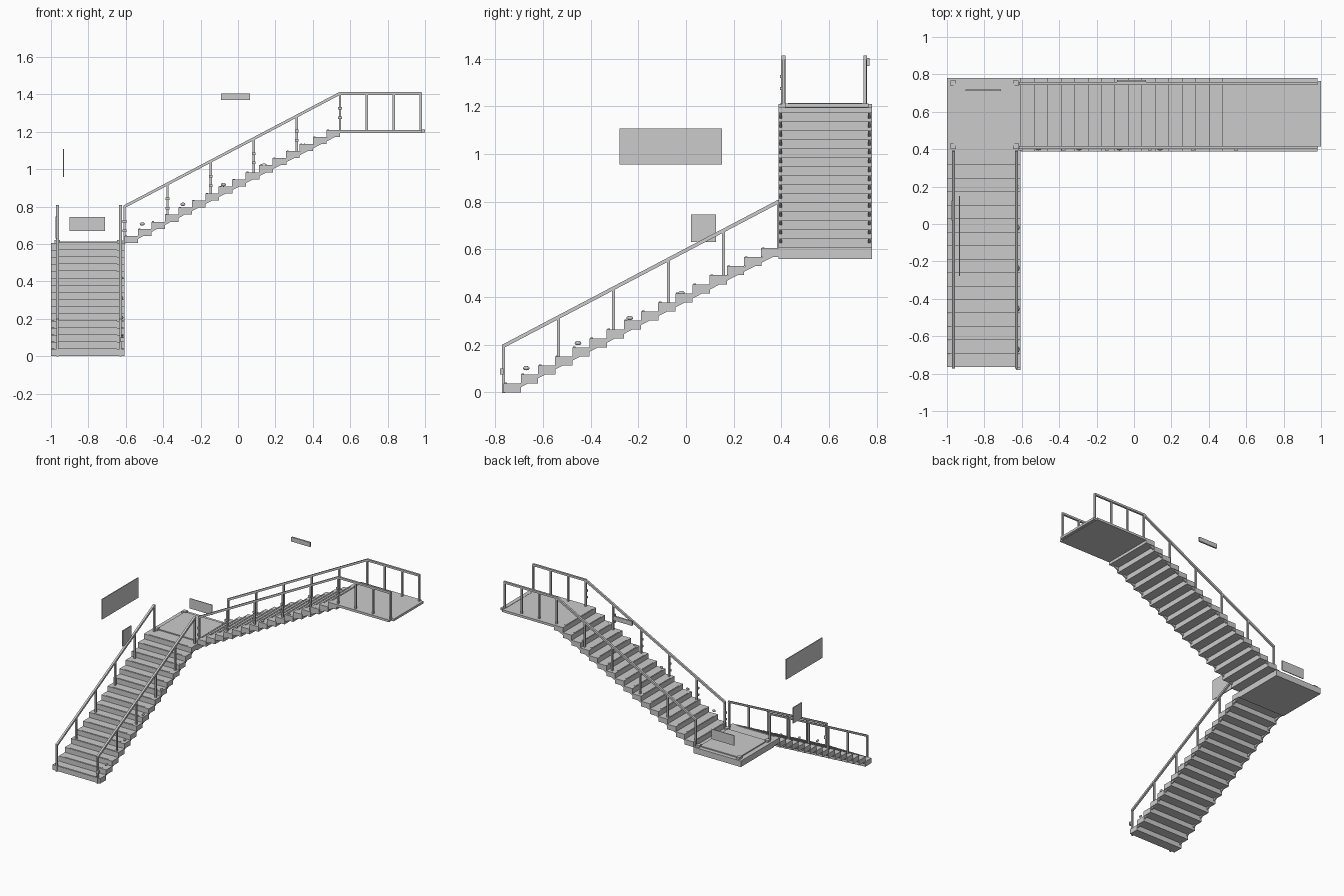
import bpy, bmesh
from mathutils import Vector, Matrix

if "Cube" in bpy.data.objects:
    bpy.data.objects.remove(bpy.data.objects["Cube"])

N, RUN, RISE = 16, 1.152 / 16, 0.605 / 16


def finish(name, bm):
    bmesh.ops.recalc_face_normals(bm, faces=bm.faces[:])
    me = bpy.data.meshes.new(name)
    bm.to_mesh(me)
    bm.free()
    ob = bpy.data.objects.new(name, me)
    bpy.context.collection.objects.link(ob)
    return ob


def box(bm, lo, hi):
    lo, hi = Vector(lo), Vector(hi)
    m = Matrix.Translation((lo + hi) / 2) @ Matrix.Diagonal((*(hi - lo), 1))
    bmesh.ops.create_cube(bm, size=1, matrix=m)


def bar(bm, a, b, w):
    a, b = Vector(a), Vector(b)
    d = b - a
    rot = d.to_track_quat('Z', 'Y').to_matrix().to_4x4()
    m = Matrix.Translation((a + b) / 2) @ rot @ Matrix.Diagonal((w, w, d.length + w * 0.5, 1))
    bmesh.ops.create_cube(bm, size=1, matrix=m)


def boxes(name, items):
    bm = bmesh.new()
    for lo, hi in items:
        box(bm, lo, hi)
    return finish(name, bm)


def flight(name, place, width, rails, landing_rail):
    """place(s, t, h) maps run, sideways and height to world space."""
    def sbox(bm, a, b):
        p, q = place(*a), place(*b)
        box(bm, [min(u, v) for u, v in zip(p, q)], [max(u, v) for u, v in zip(p, q)])

    # solid steps and their grip strips
    steps, grips = bmesh.new(), bmesh.new()
    for i in range(N):
        s, h = i * RUN, i * RISE
        sbox(steps, (s, width[0], h), (s + RUN + 0.001, width[1], h + RISE))
        sbox(grips, (s + 0.004, width[0] + 0.04, h + RISE),
             (s + 0.014, width[1] - 0.04, h + RISE + 0.003))
    finish(name + "_steps", steps)
    finish(name + "_grip_strips", grips)

    # sloped side stringers
    st = bmesh.new()
    for t in (width[0] + 0.006, width[1] - 0.016):
        prof = [(0.03, 0), (0.03, 0.018), (N * RUN, N * RISE - 0.004), (N * RUN, N * RISE - 0.025)]
        rings = [[st.verts.new(place(s, t + o, h)) for s, h in prof] for o in (0, 0.01)]
        st.faces.new(rings[0])
        st.faces.new(rings[1])
        for k in range(4):
            j = (k + 1) % 4
            st.faces.new((rings[0][k], rings[0][j], rings[1][j], rings[1][k]))
    finish(name + "_stringers", st)

    # handrails and posts
    rl, ps = bmesh.new(), bmesh.new()
    L, H, top = N * RUN, N * RISE, 0.195
    for t in rails:
        bar(rl, place(0, t, top), place(L, t, H + top), 0.015)
        for k in range(6):
            s, h = L * k / 5, H * k / 5
            bar(ps, place(s, t, h), place(s, t, h + top), 0.012)
        if landing_rail:
            bar(rl, place(L, t, H + top), place(L + 0.432, t, H + top), 0.015)
            for k in (1, 2, 3):
                s = L + 0.144 * k
                bar(ps, place(s, t, H), place(s, t, H + top), 0.012)
    finish(name + "_handrails", rl)
    finish(name + "_posts", ps)

    # small oval lamps along the open side
    lm = bmesh.new()
    side = rails[1] + 0.008 if not landing_rail else rails[0] - 0.008
    for k in range(5):
        p = Vector(place(0.095 + 0.217 * k, side, 0.102 + 0.105 * k))
        sx, sy = (0.007, 0.014) if not landing_rail else (0.014, 0.007)
        bmesh.ops.create_uvsphere(lm, u_segments=12, v_segments=6, radius=1,
                                  matrix=Matrix.Translation(p) @ Matrix.Diagonal((sx, sy, 0.009, 1)))
    finish(name + "_lamps", lm)


flight("lower_flight", lambda s, t, h: (t, -0.765 + s, h), (-1.0, -0.607), (-0.965, -0.628), False)
flight("upper_flight", lambda s, t, h: (-0.607 + s, t, 0.605 + h), (0.387, 0.78), (0.409, 0.751), True)

# corner landing with raised deck and corner plates
boxes("corner_landing", [((-1, 0.387, 0.56), (-0.607, 0.78, 0.605))])
boxes("corner_deck", [((-0.965, 0.42, 0.604), (-0.64, 0.75, 0.613))])
boxes("corner_plates", [((x - 0.015, y - 0.015, 0.604), (x + 0.015, y + 0.015, 0.62))
                        for x in (-0.967, -0.632) for y in (0.417, 0.752)])

# top landing
boxes("top_landing", [((0.543, 0.387, 1.193), (0.98, 0.78, 1.21)),
                      ((0.97, 0.415, 1.195), (1.0, 0.765, 1.212))])

# blank sign boards
boxes("large_wall_sign", [((-0.936, -0.278, 0.957), (-0.93, 0.15, 1.108))])
boxes("small_wall_sign", [((-0.976, 0.02, 0.63), (-0.968, 0.125, 0.747))])
boxes("landing_sign", [((-0.9, 0.712, 0.67), (-0.712, 0.718, 0.745))])
boxes("overhead_sign", [((-0.09, 0.758, 1.37), (0.065, 0.77, 1.403))])

# small fixings on the upper posts and at the first post
fix = []
for k in range(6):
    x, z = -0.607 + 0.2304 * k, 0.605 + 0.121 * k
    for h in (0.065, 0.115):
        fix.append(((x - 0.01, 0.394, z + h - 0.007), (x + 0.01, 0.406, z + h + 0.007)))
fix.append(((-0.632, -0.78, 0.076), (-0.608, -0.765, 0.1)))
boxes("post_fixings", fix)
